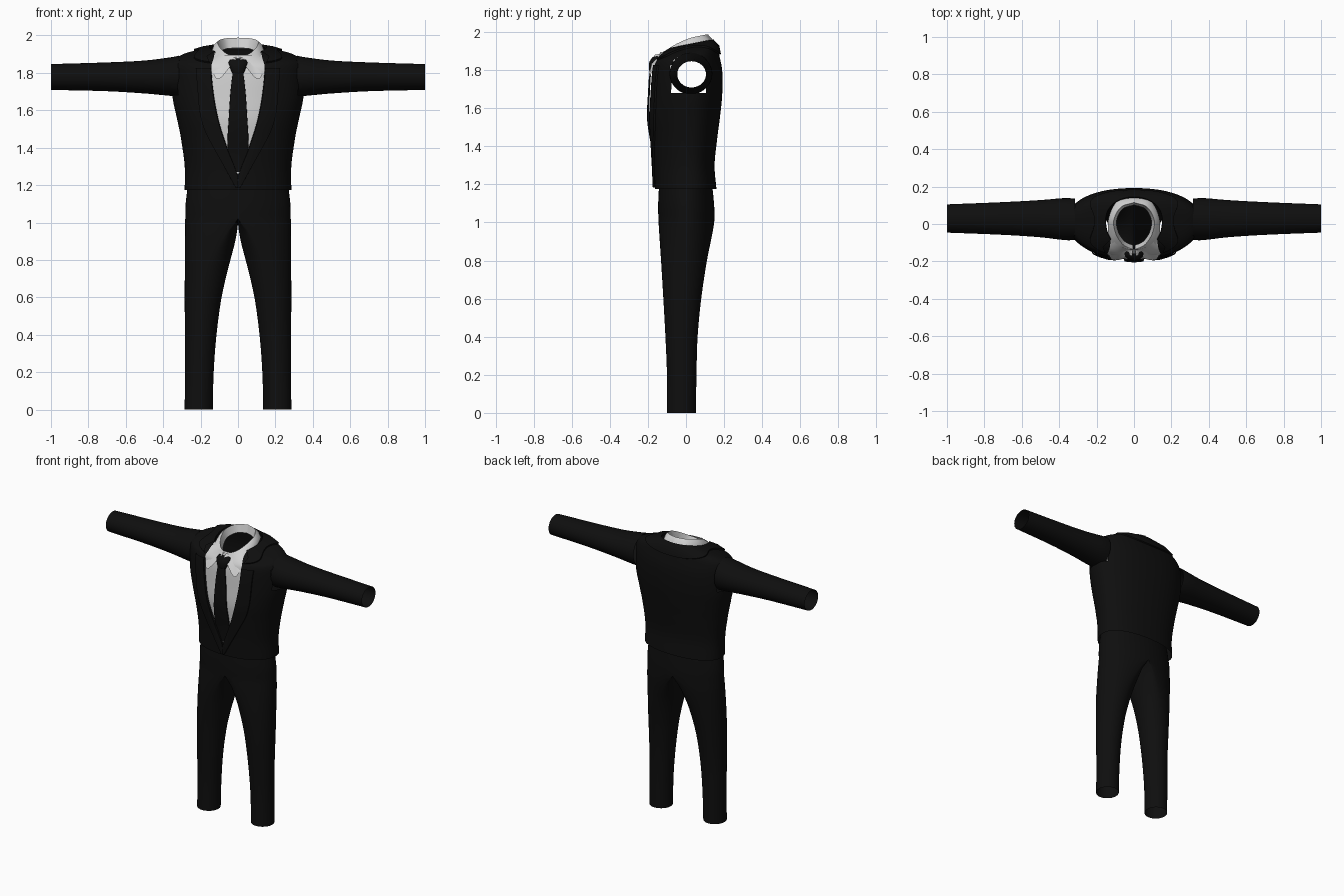
import bpy, bmesh, math
from mathutils import Vector

if "Cube" in bpy.data.objects:
    bpy.data.objects.remove(bpy.data.objects["Cube"])


def material(name, c):
    m = bpy.data.materials.new(name)
    m.diffuse_color = (c, c, c, 1)
    m.use_nodes = True
    m.node_tree.nodes["Principled BSDF"].inputs["Base Color"].default_value = m.diffuse_color
    return m


BLACK = material("black cloth", 0.0045)
WHITE = material("white cotton", 0.65)


def sample(table, k):
    """Smooth interpolation of table rows, keyed by the first column."""
    k = min(max(k, table[0][0]), table[-1][0])
    i = max(j for j in range(len(table) - 1) if table[j][0] <= k)
    a, b = table[i], table[i + 1]
    p, q = table[max(i - 1, 0)], table[min(i + 2, len(table) - 1)]
    h = b[0] - a[0]
    s = (k - a[0]) / h
    out = []
    for c in range(1, len(a)):
        ma = (b[c] - p[c]) / (b[0] - p[0]) * h
        mb = (q[c] - a[c]) / (q[0] - a[0]) * h
        out.append((2*s**3 - 3*s*s + 1) * a[c] + (s**3 - 2*s*s + s) * ma
                   + (3*s*s - 2*s**3) * b[c] + (s**3 - s*s) * mb)
    return out


def steps(a, b, n):
    return [a + (b - a) * i / n for i in range(n + 1)]


def grid(name, rows, mat, closed=False, mirror=False, drop=None):
    """Skin rows of points; drop(centre) removes faces, mirror copies over x."""
    bm = bmesh.new()
    vs = [[bm.verts.new(p) for p in r] for r in rows]
    n = len(rows[0])
    for r, s in zip(vs, vs[1:]):
        for j in range(n if closed else n - 1):
            k = (j + 1) % n
            bm.faces.new((r[j], r[k], s[k], s[j]))
    if drop:
        bad = [f for f in bm.faces if drop(f.calc_center_median())]
        bmesh.ops.delete(bm, geom=bad, context='FACES')
    if mirror:
        bmesh.ops.mirror(bm, geom=bm.verts[:] + bm.edges[:] + bm.faces[:],
                         axis='X', merge_dist=0.0005)
    bmesh.ops.remove_doubles(bm, verts=bm.verts[:], dist=0.0003)
    bmesh.ops.recalc_face_normals(bm, faces=bm.faces[:])
    me = bpy.data.meshes.new(name)
    bm.to_mesh(me)
    bm.free()
    me.materials.append(mat)
    ob = bpy.data.objects.new(name, me)
    bpy.context.collection.objects.link(ob)
    bpy.context.view_layer.objects.active = ob
    ob.select_set(True)
    bpy.ops.object.shade_smooth_by_angle(angle=math.radians(45))
    ob.select_set(False)
    return ob


# Body surface shared by jacket, lapels, shirt and tie: z, half width, front, back, tilt
BODY = [(1.175, .285, -.163, .16, 0), (1.30, .285, -.17, .15, 0), (1.45, .305, -.185, .165, 0),
        (1.55, .325, -.195, .178, 0), (1.67, .35, -.19, .19, 0), (1.80, .355, -.182, .19, 0),
        (1.86, .345, -.17, .175, .1), (1.89, .30, -.155, .165, .18),
        (1.91, .22, -.148, .155, .2), (1.925, .15, -.14, .14, .2)]
N = 2.2


def raw(z, t):
    a, f, b, tilt = sample(BODY, z)
    s, c = math.sin(t), math.cos(t)
    x = math.copysign(a * abs(s) ** (2 / N), s)
    r = abs(c) ** (2 / N)
    y = .02 + (f - .02) * r if c > 0 else .02 + (b - .02) * r
    return Vector((x, y, min(max(z, 1.175), 1.925) + tilt * y))


def body(z, t, off=0):
    e = .004
    n = (raw(z, t + e) - raw(z, t - e)).cross(raw(z + e, t) - raw(z - e, t))
    return raw(z, t) + n.normalized() * off


def ang(z, x):
    s = min(abs(x) / sample(BODY, z)[0], 1)
    return math.copysign(math.asin(s ** (N / 2)), x)


def front(z, x, off):
    return body(z, ang(z, x), off)


# Jacket body, open along the front edge, with armholes
OPEN = [(1.175, .0), (1.25, .002), (1.40, .058), (1.55, .105), (1.72, .135),
        (1.85, .142), (1.925, .125)]
opening = lambda z: max(sample(OPEN, z)[0], 0)
zs = steps(1.175, 1.85, 32) + steps(1.857, 1.925, 12)
grid("jacket_body", [[body(z, t) for t in steps(ang(z, opening(z)), math.pi, 36)] for z in zs],
     BLACK, mirror=True, drop=lambda c: c.x > .32 and 1.69 < c.z < 1.875)

# Lapels: folded strips beside the opening, with a notch near the top
EDGE = [(1.185, .012), (1.30, .075), (1.40, .13), (1.50, .18), (1.60, .205),
        (1.72, .216), (1.83, .225)]


def lapel_row(z):
    a, b = opening(z), sample(EDGE, z)[0]
    return [front(z, a + (b - a) * u, o)
            for u, o in ((0, -.006), (.02, .008), (.3, .011), (.7, .011), (.97, .01), (1, .001))]


grid("lapels", [lapel_row(z) for z in steps(1.185, 1.83, 30)], BLACK, mirror=True)

# Jacket collar around the back of the neck
rows = []
for i in range(33):
    u = i / 32
    row = []
    for v, o in ((0, .001), (.03, .01), (.5, .012), (1, .009), (1, -.002)):
        def at(t):
            lo = 1.912 - .05 * math.cos(t) ** 2
            return lo + (1.925 - lo) * v
        t0 = .42 + .5 * v
        t = t0 + (math.pi - t0) * u
        row.append(body(at(t), t, o))
    rows.append(row)
grid("jacket_collar", rows, BLACK, mirror=True)

# Sleeves: x, low z, high z, front y, back y
SLEEVE = [(.315, 1.672, 1.892, -.085, .135), (.36, 1.677, 1.883, -.087, .139),
          (.5, 1.69, 1.866, -.071, .128), (.7, 1.702, 1.856, -.058, .117),
          (1.0, 1.709, 1.847, -.046, .105)]


def sleeve_ring(x):
    lo, hi, f, b = sample(SLEEVE, x)
    return [((x), (f + b) / 2 + (b - f) / 2 * math.cos(t), (lo + hi) / 2 + (hi - lo) / 2 * math.sin(t))
            for t in steps(0, math.tau, 32)[:-1]]


grid("sleeves", [sleeve_ring(x) for x in steps(.315, 1, 20)], BLACK, closed=True, mirror=True)

# Trousers: z, inner x, outer x, front y, back y, blend from round leg to half hip
LEG = [(0, .135, .285, -.10, .052, 0), (.2, .13, .284, -.10, .055, 0),
       (.4, .115, .284, -.108, .061, 0), (.6, .088, .285, -.119, .08, 0),
       (.8, .048, .284, -.131, .11, .15), (.95, .014, .283, -.141, .14, .6),
       (1.02, 0, .282, -.145, .15, 1), (1.1, 0, .28, -.146, .147, 1),
       (1.22, 0, .265, -.14, .135, 1)]


def leg_ring(z):
    i, o, f, b, k = sample(LEG, z)
    k = min(max(k, 0), 1)
    if z >= 1.02:
        i, k = 0, 1
    ring = []
    for t in steps(0, math.tau, 40)[:-1]:
        c = math.cos(t)
        x = ((i + o) / 2 + (o - i) / 2 * c) * (1 - k) + max(c, 0) * o * k
        ring.append((max(x, 0) if abs(x) > 1e-5 else 0, (f + b) / 2 + (b - f) / 2 * math.sin(t), z))
    return ring


grid("trousers", [leg_ring(z) for z in steps(0, 1.02, 34) + steps(1.04, 1.22, 8)], BLACK,
     closed=True, mirror=True, drop=lambda c: c.x < .0004)

# Shirt front behind the opening
grid("shirt_front", [[front(z, x, -.006) for x in steps(-opening(z) - .008, opening(z) + .008, 20)]
                     for z in steps(1.26, 1.925, 30)], WHITE)

# Shirt collar: matching top and lower edges of the folded leaf, from back to front
TOP = [(0, 0, .115, 1.988), (1, .07, .09, 1.984), (2, .108, .02, 1.968), (3, .098, -.05, 1.938),
       (4, .068, -.1, 1.908), (5, .04, -.122, 1.895), (6, .006, -.135, 1.884)]
LOW = [(0, 0, .148, 1.93), (1, .09, .122, 1.93), (2, .136, .03, 1.925), (3, .138, -.08, 1.88),
       (4, .134, -.165, 1.805), (5, .1, -.194, 1.768), (6, .014, -.172, 1.868)]
rows = []
for u in steps(0, 6, 48):
    a, b = Vector(sample(TOP, u)), Vector(sample(LOW, u))
    inner = Vector((a.x * .86, .02 + (a.y - .02) * .86, a.z - .055))
    mid = a.lerp(b, .5) + Vector((a.x * .05, (a.y - .02) * .05, .006))
    rows.append([inner, a * .5 + inner * .5, a, mid, b])
grid("shirt_collar", rows, WHITE, mirror=True)

# Tie blade, tucked behind the jacket at the bottom
TIE = [(1.27, .04, -.004), (1.38, .055, -.003), (1.45, .056, .004), (1.55, .05, .007),
       (1.70, .04, .007), (1.81, .027, .006)]


def tie_row(z):
    w, o = sample(TIE, z)
    return [front(z, x * w, o + d) for x, d in
            ((-1, -.006), (-.97, 0), (-.5, .002), (0, .003), (.5, .002), (.97, 0), (1, -.006))]


grid("tie_blade", [tie_row(z) for z in steps(1.27, 1.81, 24)], BLACK)

# Tie knot: z, half width, front y, back y
KNOT = [(1.788, .024, -.187, -.165), (1.80, .031, -.194, -.16), (1.835, .046, -.194, -.145),
        (1.855, .05, -.186, -.135), (1.87, .042, -.172, -.13), (1.876, .02, -.158, -.135)]


def knot_ring(z):
    w, f, b = sample(KNOT, z)
    return [(w * math.sin(t), (f + b) / 2 - (b - f) / 2 * math.cos(t), z)
            for t in steps(0, math.tau, 24)[:-1]]


grid("tie_knot", [knot_ring(z) for z in steps(1.788, 1.876, 12)], BLACK, closed=True)
